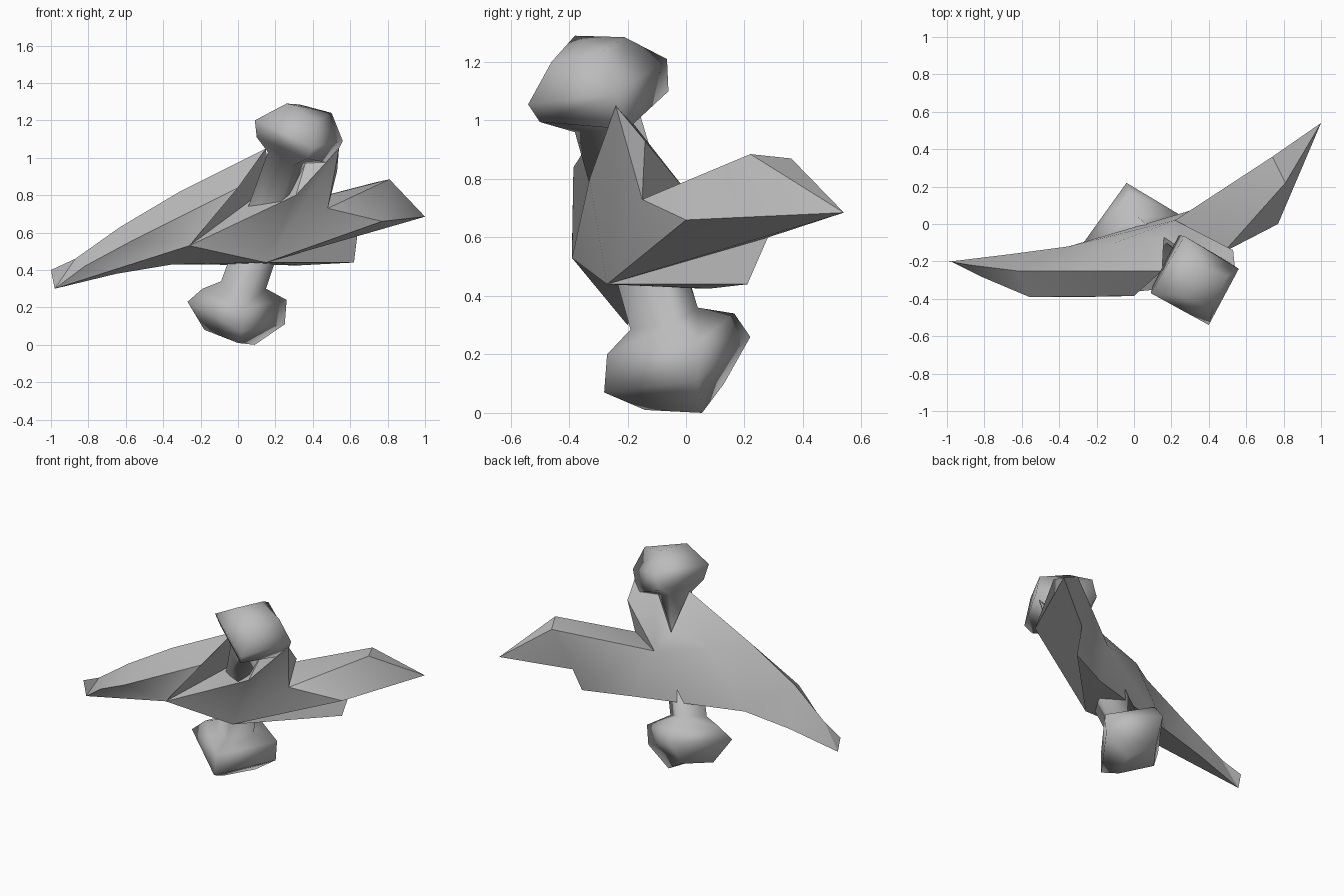
import bpy, bmesh, math

if "Cube" in bpy.data.objects:
    bpy.data.objects.remove(bpy.data.objects["Cube"])

grey = bpy.data.materials.new("plain grey")
grey.diffuse_color = (0.5, 0.5, 0.5, 1)
grey.use_nodes = True
grey.node_tree.nodes["Principled BSDF"].inputs["Base Color"].default_value = grey.diffuse_color


def build(name, faces, angle):
    """Make an object from faces given as corner points, sharing equal corners."""
    bm = bmesh.new()
    made = {}
    for face in faces:
        corners = list(dict.fromkeys(tuple(p) for p in face))
        if len(corners) < 3:
            continue
        for p in corners:
            if p not in made:
                made[p] = bm.verts.new(p)
        bm.faces.new([made[p] for p in corners])
    bmesh.ops.triangulate(bm, faces=bm.faces[:])
    bmesh.ops.recalc_face_normals(bm, faces=bm.faces[:])
    me = bpy.data.meshes.new(name)
    bm.to_mesh(me)
    bm.free()
    me.materials.append(grey)
    ob = bpy.data.objects.new(name, me)
    bpy.context.collection.objects.link(ob)
    bpy.ops.object.select_all(action='DESELECT')
    bpy.context.view_layer.objects.active = ob
    ob.select_set(True)
    bpy.ops.object.shade_smooth_by_angle(angle=math.radians(angle))


def bridge(a, b):
    """Panels between two lines with the same number of points."""
    return [(a[i], a[i + 1], b[i + 1], b[i]) for i in range(len(a) - 1)]


def fan(hub, rim):
    """Triangles from one corner to a line of points."""
    return [(hub, rim[i], rim[i + 1]) for i in range(len(rim) - 1)]


# Tilted handle with a square knob at each end, as square rings (bottom to top)
rings = [
    [(-.06, .13, .10), (.09, .055, 0), (0, -.14, .01), (-.18, -.03, .08)],
    [(-.04, .22, .26), (.25, .04, .11), (.02, -.28, .07), (-.27, -.10, .23)],
    [(-.02, .165, .34), (.26, .04, .24), (.03, -.27, .20), (-.19, -.08, .30)],
    [(.02, .04, .36), (.15, -.05, .30), (.05, -.19, .285), (-.09, -.09, .34)],
    [(.24, -.16, 1.03), (.37, -.23, .97), (.30, -.38, .96), (.16, -.29, 1.03)],
    [(.24, -.06, 1.10), (.50, -.20, .97), (.37, -.50, .995), (.10, -.33, 1.11)],
    [(.27, -.065, 1.21), (.56, -.24, 1.09), (.40, -.54, 1.055), (.09, -.37, 1.20)],
    [(.33, -.21, 1.285), (.50, -.28, 1.24), (.42, -.46, 1.20), (.26, -.38, 1.29)],
]
handle = [rings[0], rings[-1]]
for r, s in zip(rings, rings[1:]):
    handle += bridge(r + r[:1], s + s[:1])
build("knobbed_handle", handle, 100)

# Body centre corners
notch, keel, brow = (-.26, -.39, .53), (.15, -.27, .44), (.31, -.33, .80)
back_l, back_r, peak = (-.10, -.10, .79), (.22, .02, .735), (.15, -.25, 1.05)
saddle = (.16, -.07, .84)

# Left wing: lines running from the tip to the peak
tip, tip_low = (-1, -.2, .40), (-.98, -.2, .30)
low1, low2 = (-.65, -.16, .38), (-.35, -.12, .43)
crease = [tip_low, (-.82, -.28, .42), (-.56, -.39, .56), (0, -.385, .84), peak]
ridge = [tip, (-.87, -.22, .46), (-.63, -.25, .63), (-.31, -.25, .82), peak]
back_line = [tip_low, low1, low2, back_l, back_l]
body = bridge(ridge, crease) + bridge(ridge, back_line)
body += [(peak, back_l, saddle)]

# Upright fin, its inner corner buried in the upper knob
fin, fin_back, valley = (.54, -.24, 1.05), (.53, -.14, .93), (.48, -.15, .73)
fin_in = (.38, -.22, 1.04)
body += fan(fin, [brow, fin_in, fin_back, valley]) + [(brow, saddle, fin_in)]

# Right wing
end, side = (1, .54, .685), (.77, 0, .66)
top, top_back = (.81, .22, .885), (.74, .36, .87)
step, step_low, under = (.64, .28, .60), (.62, .21, .44), (.33, .08, .425)
body += fan(end, [side, top, top_back, step]) + [(valley, top, side)]

# Panels meeting at the front notch, the keel and the middle of the back
body += fan(notch, [keel, low2, low1] + crease + [saddle, brow, keel])
body += fan(keel, [low2, under, step_low, step, end, side, valley, fin, brow])
body += fan(back_r, [back_l, low2, under, step_low, step, top_back, top,
                     valley, fin_back, fin_in, saddle, back_l])
build("winged_body", body, 40)
